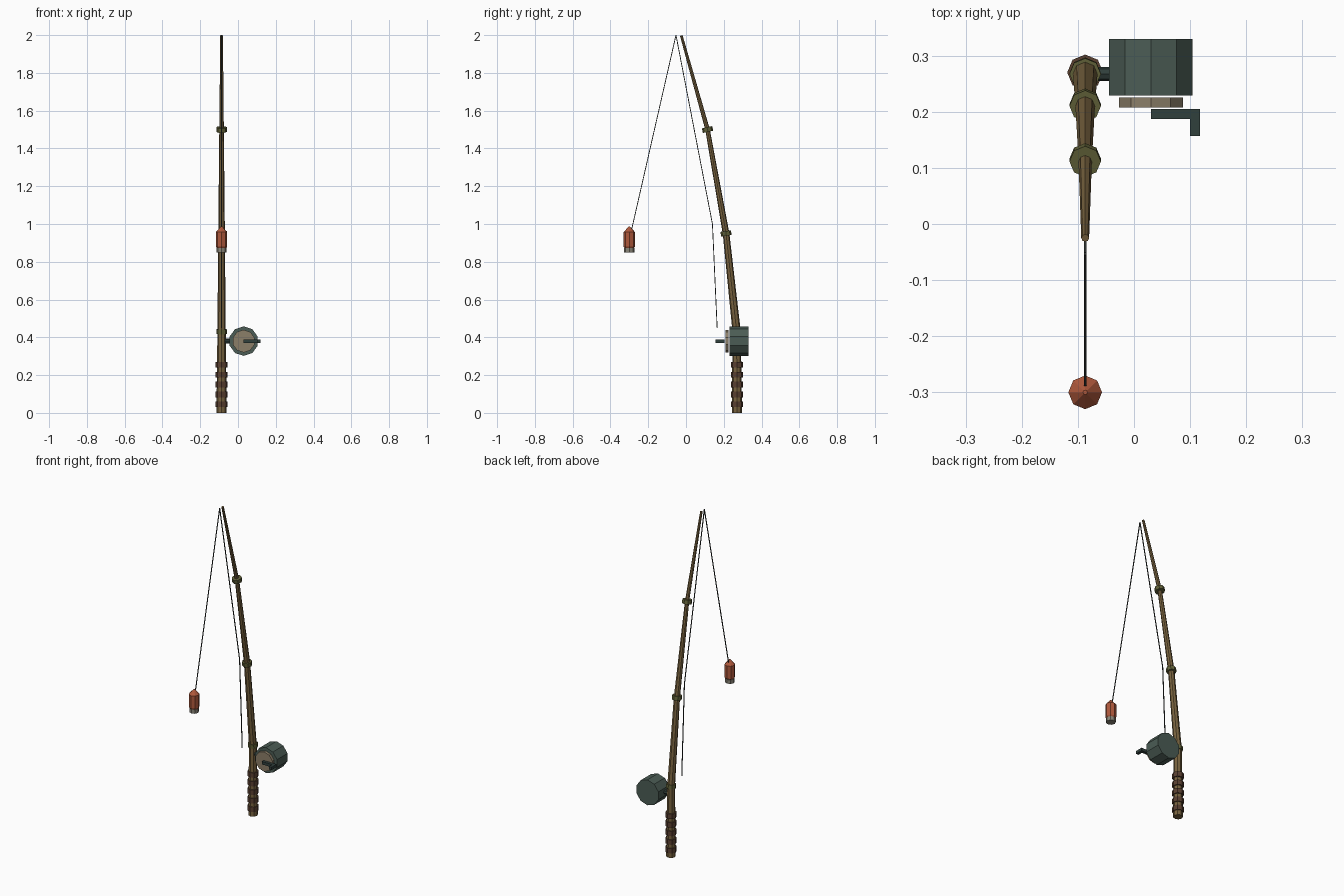
import bpy, bmesh, math
from mathutils import Vector

if "Cube" in bpy.data.objects:
    bpy.data.objects.remove(bpy.data.objects["Cube"])

RX = -0.087  # x of the rod plane


def material(name, rgb):
    m = bpy.data.materials.new(name)
    m.diffuse_color = (*rgb, 1)
    m.use_nodes = True
    m.node_tree.nodes["Principled BSDF"].inputs["Base Color"].default_value = m.diffuse_color
    return m


WOOD = material("wood", (0.19, 0.125, 0.05))
OLIVE = material("olive", (0.12, 0.12, 0.04))
BROWN = material("brown_wrap", (0.10, 0.05, 0.03))
GREEN = material("green_metal", (0.07, 0.107, 0.09))
DARK = material("dark_metal", (0.03, 0.05, 0.045))
TAN = material("tan", (0.26, 0.21, 0.14))
RED = material("red", (0.43, 0.10, 0.045))
GREY = material("pale_grey", (0.26, 0.24, 0.19))
LINE = material("line", (0.045, 0.053, 0.05))


def tube(name, stations, sides, mat, turn=0.0):
    """Faceted tube through (position, radius) stations, capped at both ends."""
    pts = [Vector(p) for p, r in stations]
    bm = bmesh.new()
    rings = []
    for i, (p, (_, r)) in enumerate(zip(pts, stations)):
        before = (p - pts[i - 1]).normalized() if i else Vector()
        after = (pts[i + 1] - p).normalized() if i < len(pts) - 1 else Vector()
        axis = (before + after).normalized()
        u = Vector((0, 0, 1)) if abs(axis.x) > 0.9 else Vector((1, 0, 0))
        v = axis.cross(u).normalized()
        angles = [turn + math.tau * k / sides for k in range(sides)]
        rings.append([bm.verts.new(p + r * (u * math.cos(a) + v * math.sin(a)))
                      for a in angles])
    for a, b in zip(rings, rings[1:]):
        for k in range(sides):
            n = (k + 1) % sides
            bm.faces.new((a[k], a[n], b[n], b[k]))
    bm.faces.new(rings[0][::-1])
    bm.faces.new(rings[-1])
    bmesh.ops.recalc_face_normals(bm, faces=bm.faces)
    mesh = bpy.data.meshes.new(name)
    bm.to_mesh(mesh)
    bm.free()
    mesh.materials.append(mat)
    ob = bpy.data.objects.new(name, mesh)
    bpy.context.collection.objects.link(ob)
    return ob


# Bent tapering rod
rod = [((RX, 0.27, 0.0), 0.027), ((RX, 0.268, 0.43), 0.022),
       ((RX, 0.212, 0.95), 0.0175), ((RX, 0.114, 1.5), 0.012),
       ((RX, -0.025, 1.998), 0.007)]
tube("rod", rod, 8, WOOD)

# Collars at each bend, tilted with the rod
for i in (1, 2, 3):
    mid = Vector(rod[i][0])
    axis = (Vector(rod[i + 1][0]) - Vector(rod[i - 1][0])).normalized() * 0.0125
    tube(f"collar_{i}", [(mid - axis, 0.028), (mid + axis, 0.028)], 8, OLIVE)

# Grip wraps
for i in range(5):
    z = 0.045 + 0.0525 * i
    tube(f"grip_ring_{i + 1}", [((RX, 0.27, z - 0.015), 0.032),
                                ((RX, 0.27, z + 0.015), 0.032)], 8, BROWN)

# Reel, spool face and mounting stub
TOP = math.pi / 2
CX, CZ = 0.03, 0.38
tube("reel_drum", [((CX, 0.33, CZ), 0.078), ((CX, 0.229, CZ), 0.078)], 10, GREEN, TOP)
tube("spool_face", [((CX, 0.23, CZ), 0.03), ((CX, 0.225, CZ), 0.03),
                    ((CX, 0.225, CZ), 0.06), ((CX, 0.208, CZ), 0.06)][2:], 10, TAN, TOP)
tube("reel_mount", [((RX, 0.267, CZ), 0.0125), ((-0.03, 0.267, CZ), 0.0125)], 8, DARK)

# Crank arm and knob
tube("crank_arm", [((CX, 0.196, CZ), 0.0125), ((0.108, 0.196, CZ), 0.0125)],
     4, DARK, math.pi / 4)
tube("crank_knob", [((0.109, 0.205, CZ), 0.0125), ((0.109, 0.157, CZ), 0.0125)],
     4, DARK, math.pi / 4)

# Fishing line, in straight runs
runs = [((RX, 0.165, 0.45), (RX, 0.14, 1.0)), ((RX, 0.14, 1.0), (RX, -0.053, 2.0)),
        ((RX, -0.053, 2.0), (RX, -0.288, 0.97))]
for i, (a, b) in enumerate(runs):
    tube(f"line_{i + 1}", [(a, 0.003), (b, 0.003)], 4, LINE, math.pi / 4)

# Float with its weight
tube("float_body", [((RX, -0.3, z), r) for z, r in
                    ((0.866, 0.02), (0.88, 0.03), (0.957, 0.03), (0.986, 0.004))], 8, RED)
tube("float_weight", [((RX, -0.3, 0.848), 0.027), ((RX, -0.3, 0.872), 0.027)], 8, GREY)
